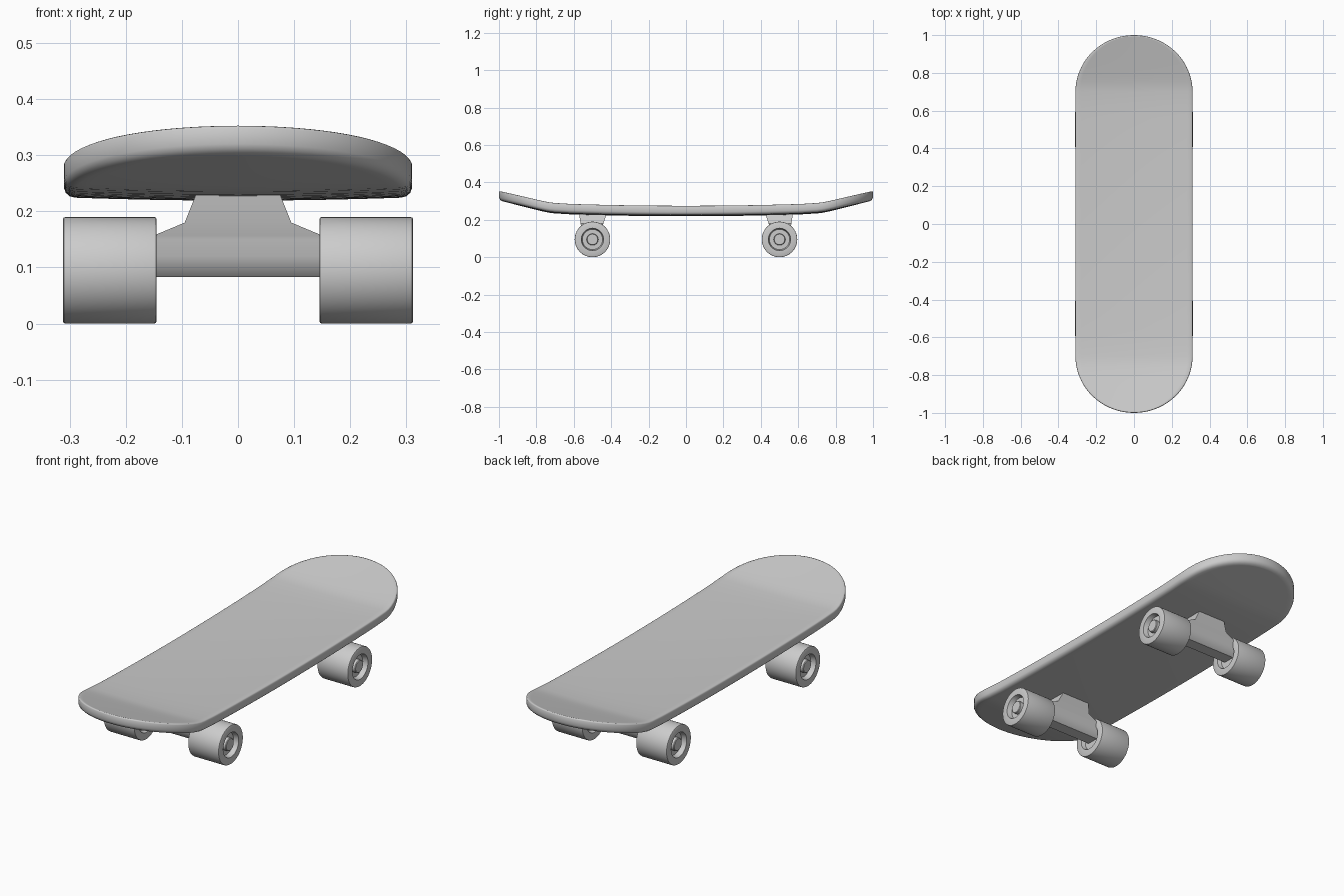
import bpy, bmesh
from math import sin, cos, pi, sqrt

if "Cube" in bpy.data.objects:
    bpy.data.objects.remove(bpy.data.objects["Cube"])


def add_object(name, bm, angle=35):
    bmesh.ops.remove_doubles(bm, verts=bm.verts, dist=1e-5)
    bmesh.ops.recalc_face_normals(bm, faces=bm.faces)
    me = bpy.data.meshes.new(name)
    bm.to_mesh(me)
    bm.free()
    ob = bpy.data.objects.new(name, me)
    bpy.context.collection.objects.link(ob)
    bpy.ops.object.select_all(action='DESELECT')
    ob.select_set(True)
    bpy.context.view_layer.objects.active = ob
    bpy.ops.object.shade_smooth_by_angle(angle=angle * pi / 180)
    return ob


def skin(rings, caps=False):
    """Join equal-length closed rings of points with quads."""
    bm = bmesh.new()
    loops = [[bm.verts.new(p) for p in r] for r in rings]
    n = len(loops[0])
    for a, b in zip(loops, loops[1:]):
        for i in range(n):
            j = (i + 1) % n
            bm.faces.new((a[i], a[j], b[j], b[i]))
    if caps:
        bm.faces.new(loops[0])
        bm.faces.new(loops[-1])
    return bm


# Deck: stadium outline with gentle dish and upturned ends
def deck_top(x, y):
    k = abs(y) - 0.72
    kick = 0.26 * 0.5 * (k + sqrt(k * k + 0.0016))
    return 0.269 + 0.012 * min(1, abs(y) / 0.7) ** 2 + kick + 0.006 * (x / 0.31) ** 2


def deck_ring(u, inset, dz):
    half = []
    ends, mids = 18, 20
    for i in range(ends + 1):
        t = pi / 2 * (1 - i / ends)
        half.append(((0.31 - inset) * cos(t), -0.7 - (0.3 - inset) * sin(t)))
    half += [(0.31 - inset, -0.7 + 1.4 * i / mids) for i in range(1, mids // 2 + 1)]
    right = half + [(x, -y) for x, y in half[-2::-1]]
    outline = right + [(-x, y) for x, y in right[-2:0:-1]]
    return [(u * x, y, deck_top(u * x, y) + dz) for x, y in outline]


steps = [0, 0.25, 0.5, 0.75, 0.93]
layers = [(u, 0.006, 0) for u in steps]
layers += [(1, 0.006, 0), (1, 0.002, -0.002), (1, 0, -0.006), (1, 0, -0.034),
           (1, 0.003, -0.042), (1, 0.010, -0.048), (1, 0.02, -0.05)]
layers += [(u, 0.02, -0.05) for u in reversed(steps)]
add_object("deck", skin([deck_ring(*l) for l in layers]), 50)

# Wheel profile: (radius, distance from centre line), dished on both faces
WHEEL = [(0, 0.165), (0.054, 0.165), (0.060, 0.145), (0.091, 0.145), (0.094, 0.1465),
         (0.095, 0.150), (0.095, 0.307), (0.094, 0.3105), (0.091, 0.312),
         (0.060, 0.312), (0.054, 0.288), (0.031, 0.288), (0.031, 0.304),
         (0.028, 0.307), (0, 0.307)]
# Truck levels: (z, half width, outer depth, inner depth)
TRUCK = [(0.240, 0.071, 0.072, 0.078), (0.180, 0.095, 0.064, 0.058),
         (0.157, 0.150, 0.058, 0.052), (0.150, 0.166, 0.056, 0.050),
         (0.120, 0.166, 0.052, 0.048), (0.097, 0.166, 0.044, 0.042),
         (0.083, 0.166, 0.030, 0.030)]

for end, s in (("front", -1), ("back", 1)):
    y0 = 0.5 * s
    rings = [[(-w, y0 - s * i, z), (w, y0 - s * i, z), (w, y0 + s * o, z), (-w, y0 + s * o, z)]
             for z, w, o, i in TRUCK]
    add_object(end + "_truck", skin(rings, True), 30)
    for side, m in (("left", -1), ("right", 1)):
        rings = [[(m * x, y0 + r * cos(2 * pi * k / 48), 0.095 + r * sin(2 * pi * k / 48))
                  for k in range(48)] for r, x in WHEEL]
        add_object(f"{end}_{side}_wheel", skin(rings))
